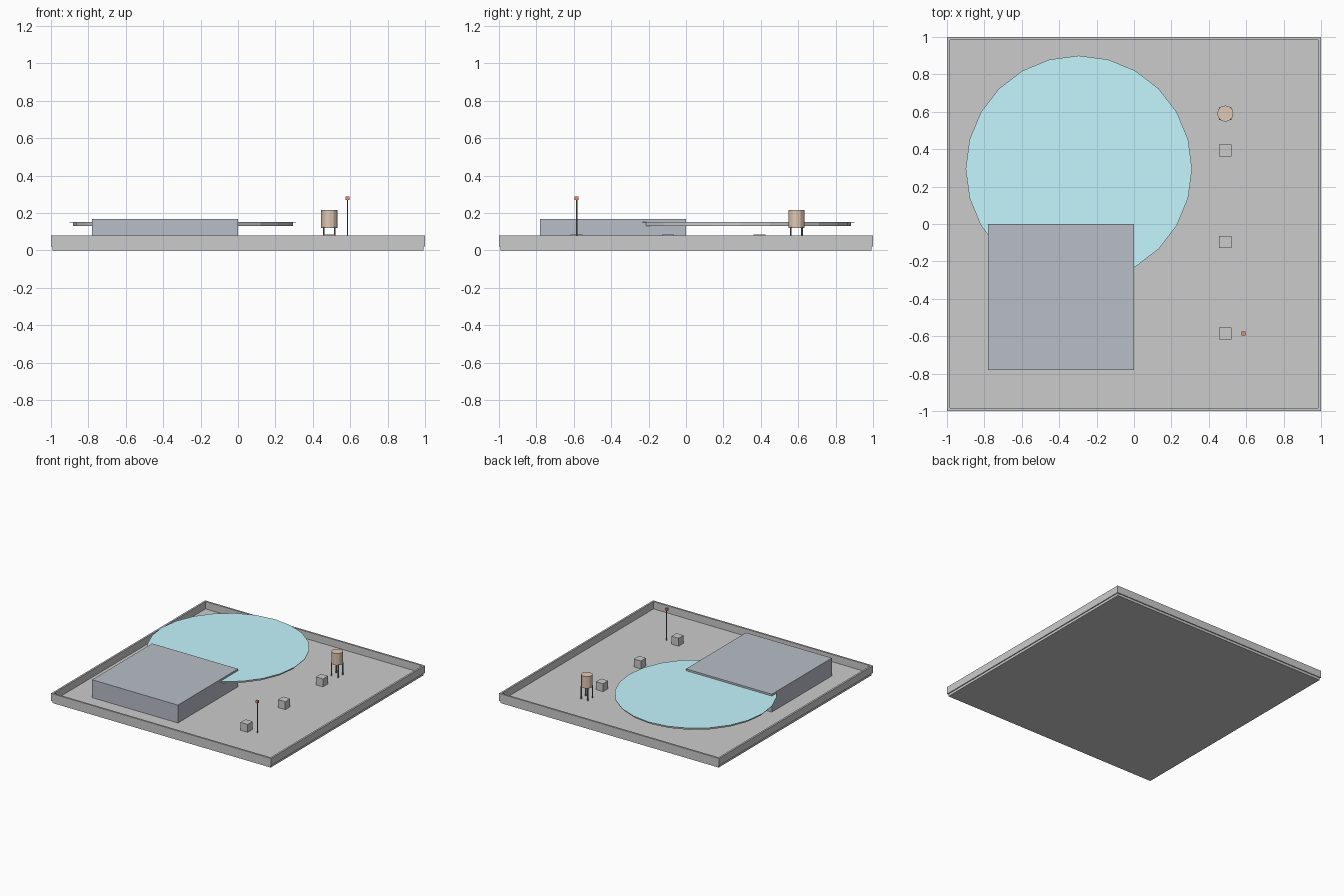
import bpy, math

if "Cube" in bpy.data.objects:
    bpy.data.objects.remove(bpy.data.objects["Cube"])

FLOOR = 0.02


def paint(ob, name, rgb):
    if rgb:
        mat = bpy.data.materials.get(name) or bpy.data.materials.new(name)
        mat.diffuse_color = (*rgb, 1)
        mat.use_nodes = True
        mat.node_tree.nodes["Principled BSDF"].inputs["Base Color"].default_value = mat.diffuse_color
        ob.data.materials.append(mat)


def box(name, x0, x1, y0, y1, z0, z1, mat=None, rgb=None):
    bpy.ops.mesh.primitive_cube_add(
        size=1, location=((x0 + x1) / 2, (y0 + y1) / 2, (z0 + z1) / 2))
    ob = bpy.context.object
    ob.name = name
    ob.scale = (x1 - x0, y1 - y0, z1 - z0)
    bpy.ops.object.transform_apply(location=False, rotation=False, scale=True)
    paint(ob, mat, rgb)
    return ob


def drum(name, x, y, r, z0, z1, sides, mat=None, rgb=None):
    bpy.ops.mesh.primitive_cylinder_add(
        vertices=sides, radius=r, depth=z1 - z0, location=(x, y, (z0 + z1) / 2))
    ob = bpy.context.object
    ob.name = name
    paint(ob, mat, rgb)
    return ob


DARK = ("dark_metal", (0.2, 0.2, 0.22))

# Roof slab and parapet walls
box("roof_slab", -0.992, 0.992, -0.992, 0.992, 0, FLOOR)
T = 0.015
for side, s in (("left", -1), ("right", 1)):
    a, b = sorted((s, s * (1 - T)))
    box(f"parapet_{side}", a, b, -1, 1, FLOOR, 0.08)
for side, s in (("front", -1), ("back", 1)):
    a, b = sorted((s, s * (1 - T)))
    box(f"parapet_{side}", -1 + T, 1 - T, a, b, FLOOR, 0.08)

# Rooftop block
box("roof_block", -0.78, 0, -0.78, 0, FLOOR, 0.167, "slate", (0.48, 0.51, 0.57))

# Raised round pool: grey pan with a thin, slightly wider blue disc on top
drum("pool_pan", -0.295, 0.295, 0.588, 0.131, 0.148, 24)
drum("pool_surface", -0.295, 0.295, 0.605, 0.148, 0.152, 24, "water", (0.55, 0.93, 1.0))

# Row of vent boxes
for i, y in enumerate((-0.585, -0.097, 0.393)):
    box(f"vent_{i + 1}", 0.455, 0.52, y - 0.0325, y + 0.0325, FLOOR, 0.085)

# Water tank on four legs
TX, TY = 0.488, 0.59
drum("tank", TX, TY, 0.043, 0.12, 0.217, 12, "wood", (0.75, 0.58, 0.46))
for i in range(4):
    a = math.pi / 4 + i * math.pi / 2
    drum(f"tank_leg_{i + 1}", TX + 0.042 * math.cos(a), TY + 0.042 * math.sin(a),
         0.005, FLOOR, 0.125, 6, *DARK)

# Antenna mast with red beacon
drum("mast", 0.585, -0.585, 0.004, FLOOR, 0.27, 6, *DARK)
box("beacon", 0.575, 0.595, -0.595, -0.575, 0.268, 0.288, "beacon_red", (0.85, 0.25, 0.2))
